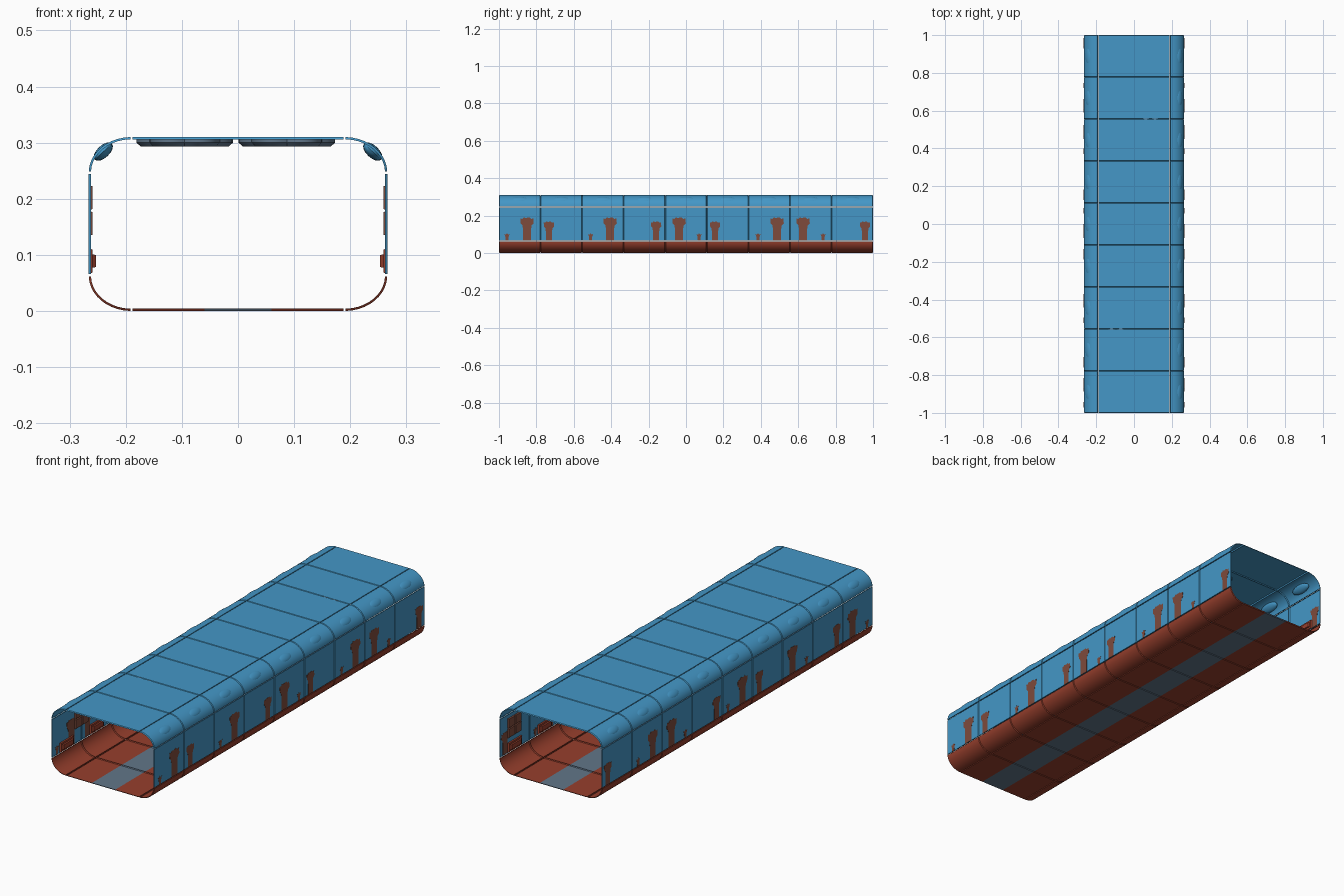
import bpy, bmesh, math
from mathutils import Vector, Matrix

if "Cube" in bpy.data.objects:
    bpy.data.objects.remove(bpy.data.objects["Cube"])

SEGS, LEN, LIP = 9, 2.0, 0.004
STEP = LEN / SEGS
W, H, CX, RX, RZ = 0.266, 0.31, 0.19, 0.076, 0.063


def mat(name, r, g, b):
    m = bpy.data.materials.new(name)
    m.diffuse_color = (r, g, b, 1)
    m.use_nodes = True
    m.node_tree.nodes["Principled BSDF"].inputs["Base Color"].default_value = m.diffuse_color
    return m


BLUE = mat("sky_blue", 0.058, 0.31, 0.57)
RED = mat("desert_red", 0.31, 0.05, 0.026)
BROWN = mat("rock_brown", 0.21, 0.07, 0.045)
GREY = mat("slate_grey", 0.12, 0.18, 0.25)


def finish(name, bm, mats, angle=30):
    me = bpy.data.meshes.new(name)
    bm.to_mesh(me)
    bm.free()
    ob = bpy.data.objects.new(name, me)
    bpy.context.collection.objects.link(ob)
    for m in mats:
        me.materials.append(m)
    bpy.ops.object.select_all(action='DESELECT')
    bpy.context.view_layer.objects.active = ob
    ob.select_set(True)
    bpy.ops.object.shade_smooth_by_angle(angle=math.radians(angle))
    return ob


def panel_run(name, prof, mats, rule=None):
    """Nine skin panels along y from an x-z profile, edges folded inward."""
    P = [Vector(p) for p in prof]
    N = []
    for i in range(len(P)):
        t = (P[min(i + 1, len(P) - 1)] - P[max(i - 1, 0)]).normalized()
        n = Vector((-t.y, t.x))
        if n.dot(Vector((0, H / 2)) - P[i]) < 0:
            n = -n
        N.append(n)
    skin = [P[0] + N[0] * LIP] + P + [P[-1] + N[-1] * LIP]
    lip = [P[0] + N[0] * LIP] + [p + n * LIP for p, n in zip(P, N)] + [P[-1] + N[-1] * LIP]
    bm = bmesh.new()
    for s in range(SEGS):
        y0, y1 = -1 + s * STEP, -1 + (s + 1) * STEP
        rings = []
        for y, ring in ((y0, lip), (y0 + 0.003, skin), (y1 - 0.003, skin), (y1, lip)):
            rings.append([bm.verts.new((p.x, y, p.y)) for p in ring])
        for a, b in zip(rings, rings[1:]):
            for i in range(len(a) - 1):
                f = bm.faces.new((a[i], a[i + 1], b[i + 1], b[i]))
                if rule:
                    f.material_index = rule(f.calc_center_median())
    bmesh.ops.remove_doubles(bm, verts=bm.verts, dist=1e-5)
    bmesh.ops.recalc_face_normals(bm, faces=bm.faces)
    return finish(name, bm, mats)


def prism(bm, pts, axis_map, a, b, shrink=1.0):
    """Outline swept from depth a to b, the b end scaled about its centre."""
    c = sum((Vector(p) for p in pts), Vector((0, 0))) / len(pts)
    lo = [bm.verts.new(axis_map(p[0], p[1], a)) for p in pts]
    end = [c + (Vector(p) - c) * shrink for p in pts]
    hi = [bm.verts.new(axis_map(p[0], p[1], b)) for p in end]
    faces = [bm.faces.new(lo), bm.faces.new(hi)]
    for i in range(len(pts)):
        j = (i + 1) % len(pts)
        faces.append(bm.faces.new((lo[i], lo[j], hi[j], hi[i])))
    bmesh.ops.recalc_face_normals(bm, faces=faces)


def rect(y, z, w, h):
    return [(y - w / 2, z - h / 2), (y + w / 2, z - h / 2), (y + w / 2, z + h / 2), (y - w / 2, z + h / 2)]


def arc(sx, cz, sz):
    return [(sx * (CX + RX * math.cos(t)), cz + sz * RZ * math.sin(t))
            for t in [math.radians(1.5 + 87 * i / 10) for i in range(11)]]


# floor with centre walkway, and ceiling
panel_run("floor", [(-0.188, 0), (-0.06, 0), (0.06, 0), (0.188, 0)], [RED, GREY],
          lambda c: 1 if abs(c.x) < 0.059 else 0)
panel_run("ceiling", [(-0.188, H), (0.188, H)], [BLUE])

# rock silhouettes on the walls: (y, scale class)
rocks = [(-0.85, 'L'), (-0.733, 'M'), (-0.406, 'L'), (-0.16, 'M'), (-0.037, 'L'),
         (0.155, 'M'), (0.487, 'L'), (0.626, 'L'), (0.957, 'M')]
plants = [-0.957, -0.51, 0.07, 0.385, 0.733]
mesa = [(-0.6, 0), (0.6, 0), (0.6, 0.5), (0.7, 0.66), (1, 0.74), (0.95, 0.95), (0.6, 0.93),
        (0.35, 1), (-0.2, 0.97), (-0.5, 1), (-0.7, 0.93), (-1, 0.95), (-0.95, 0.74), (-0.7, 0.66), (-0.6, 0.5)]
bush = [(-0.5, 0), (0.5, 0), (0.6, 0.5), (1, 0.9), (0.4, 0.8), (0, 1), (-0.4, 0.8), (-1, 0.9), (-0.6, 0.5)]

for side, s in (("left", -1), ("right", 1)):
    # curved corners and wall skin
    panel_run(side + "_upper_curve", arc(s, H - RZ, 1), [BLUE])
    panel_run(side + "_lower_curve", arc(s, RZ, -1), [RED])
    panel_run(side + "_wall", [(s * W, 0.066), (s * W, 0.244)], [BLUE])
    on_wall = lambda y, z, d, s=s: (s * (W - d), y, z)

    bm = bmesh.new()
    for y, k in rocks:
        hw, ht = (0.036, 0.125) if k == 'L' else (0.028, 0.103)
        prism(bm, [(y + u * hw, 0.066 + v * ht) for u, v in mesa], on_wall, -0.0006, 0.001)
    for y in plants:
        prism(bm, [(y + u * 0.014, 0.066 + v * 0.04) for u, v in bush], on_wall, -0.0006, 0.001)
    finish(side + "_wall_rocks", bm, [BROWN])

    # low vents, one per bay, with a raised middle
    bm = bmesh.new()
    for i in range(SEGS):
        y = -1 + (i + 0.5) * STEP
        prism(bm, rect(y, 0.089, 0.10, 0.044), on_wall, 0.001, 0.007, 0.93)
        prism(bm, rect(y, 0.089, 0.08, 0.024), on_wall, 0.007, 0.013, 0.88)
    finish(side + "_low_vents", bm, [RED])

    # square wall lockers, two by two
    bm = bmesh.new()
    for yc in ((0.89, 0.0) if s > 0 else (-0.78, 0.22)):
        for dy in (-0.025, 0.025):
            for z in (0.156, 0.202):
                prism(bm, rect(yc + dy, z, 0.046, 0.044), on_wall, 0.001, 0.007, 0.92)
    finish(side + "_wall_lockers", bm, [BROWN])

    # oval lamps in the upper curve
    bm = bmesh.new()
    for i in range(SEGS):
        m = (Matrix.Translation((s * 0.240, -1 + (i + 0.5) * STEP, 0.284))
             @ Matrix.Rotation(s * math.radians(43), 4, 'Y')
             @ Matrix.Diagonal((0.021, 0.055, 0.011, 1)))
        bmesh.ops.create_uvsphere(bm, u_segments=16, v_segments=8, radius=1, matrix=m)
    finish(side + "_corner_lamps", bm, [BLUE], 50)

# cloud-shaped ceiling lights
for name, cx, cy in (("front_cloud_light", -0.095, -0.65), ("back_cloud_light", 0.087, 0.65)):
    pts = []
    for i in range(48):
        t = 2 * math.pi * i / 48
        r = 0.84 + 0.16 * abs(math.cos(3 * t))
        pts.append((cx + 0.086 * r * math.cos(t), cy + 0.105 * r * math.sin(t)))
    bm = bmesh.new()
    down = lambda x, y, d: (x, y, H - d)
    prism(bm, pts, down, 0.0008, 0.010)
    prism(bm, pts, down, 0.010, 0.017, 0.91)
    finish(name, bm, [GREY])
